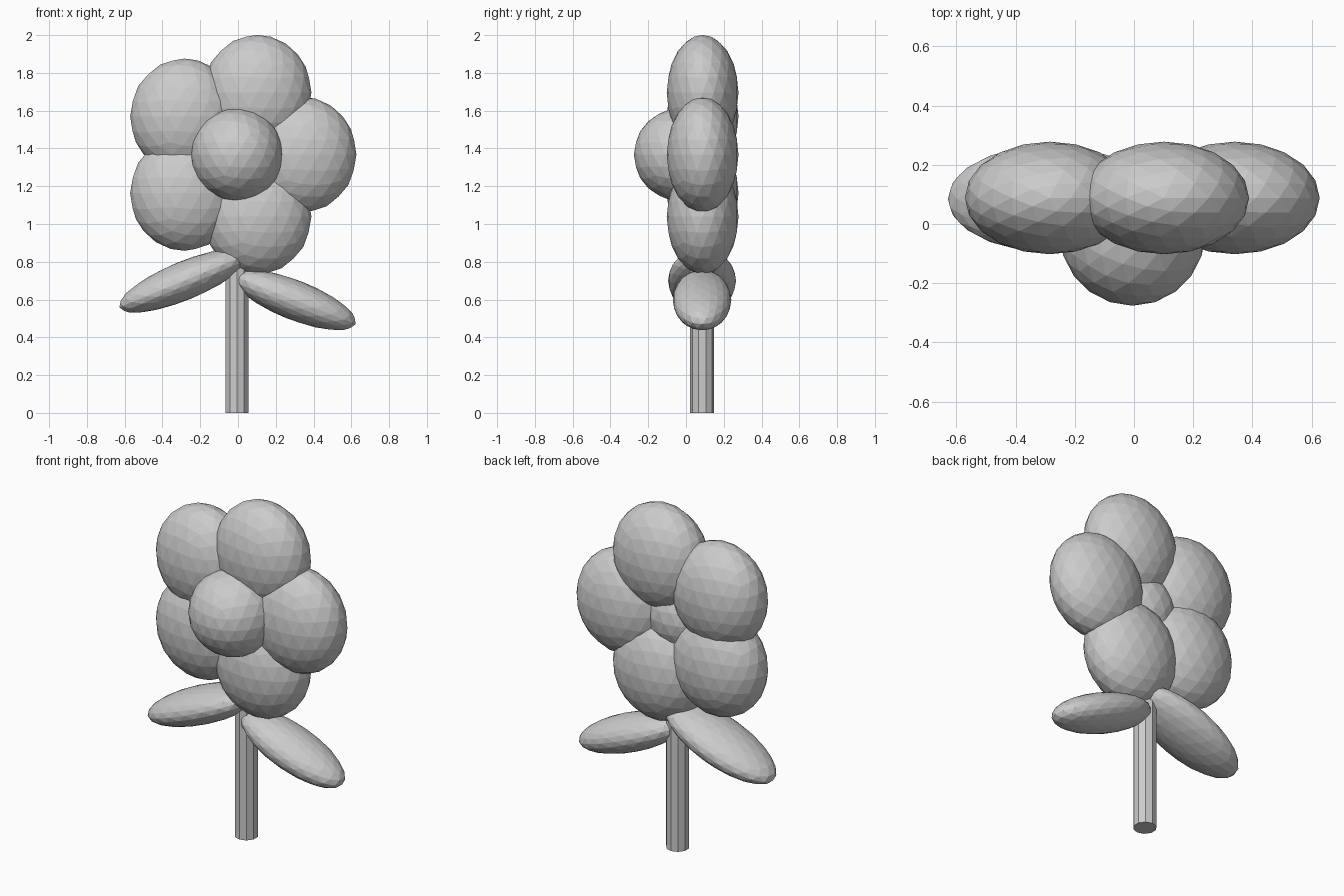
import bpy
from math import cos, sin, radians
from mathutils import Matrix, Vector

cube = bpy.data.objects.get("Cube")
if cube:
    bpy.data.objects.remove(cube, do_unlink=True)

grey = bpy.data.materials.new("plain grey")
grey.use_nodes = True
grey.diffuse_color = (0.6, 0.6, 0.6, 1)
grey.node_tree.nodes["Principled BSDF"].inputs["Base Color"].default_value = (0.6, 0.6, 0.6, 1)


def finish(name):
    obj = bpy.context.object
    obj.name = obj.data.name = name
    obj.data.materials.append(grey)
    return obj


def ellipsoid(name, centre, radii, tilt=0):
    """Faceted ball stretched to the given radii, then tilted about y."""
    bpy.ops.mesh.primitive_ico_sphere_add(subdivisions=3, radius=1)
    obj = finish(name)
    shape = Matrix.Diagonal(Vector(radii)).to_4x4()
    obj.data.transform(Matrix.Rotation(radians(tilt), 4, "Y") @ shape)
    obj.location = centre
    return obj


MID_Y = 0.085
HEAD_X, HEAD_Z = -0.005, 1.367

# Stem
bpy.ops.mesh.primitive_cylinder_add(vertices=10, radius=0.064, depth=0.85,
                                    location=(HEAD_X, MID_Y, 0.425))
finish("stem")

# Leaves
ellipsoid("right_leaf", (-0.285, MID_Y, 0.70), (0.371, 0.18, 0.102), -22.4)
ellipsoid("left_leaf", (0.30, MID_Y, 0.597), (0.347, 0.155, 0.105), 21.5)

# Five petals in a ring
for i in range(5):
    a = radians(72 * i)
    ellipsoid(f"petal_{i + 1}",
              (HEAD_X + 0.345 * cos(a), MID_Y + 0.003, HEAD_Z + 0.345 * sin(a)),
              (0.287, 0.19, 0.306))

# Flower centre
ellipsoid("flower_centre", (HEAD_X, -0.03, HEAD_Z), (0.246, 0.246, 0.246))
